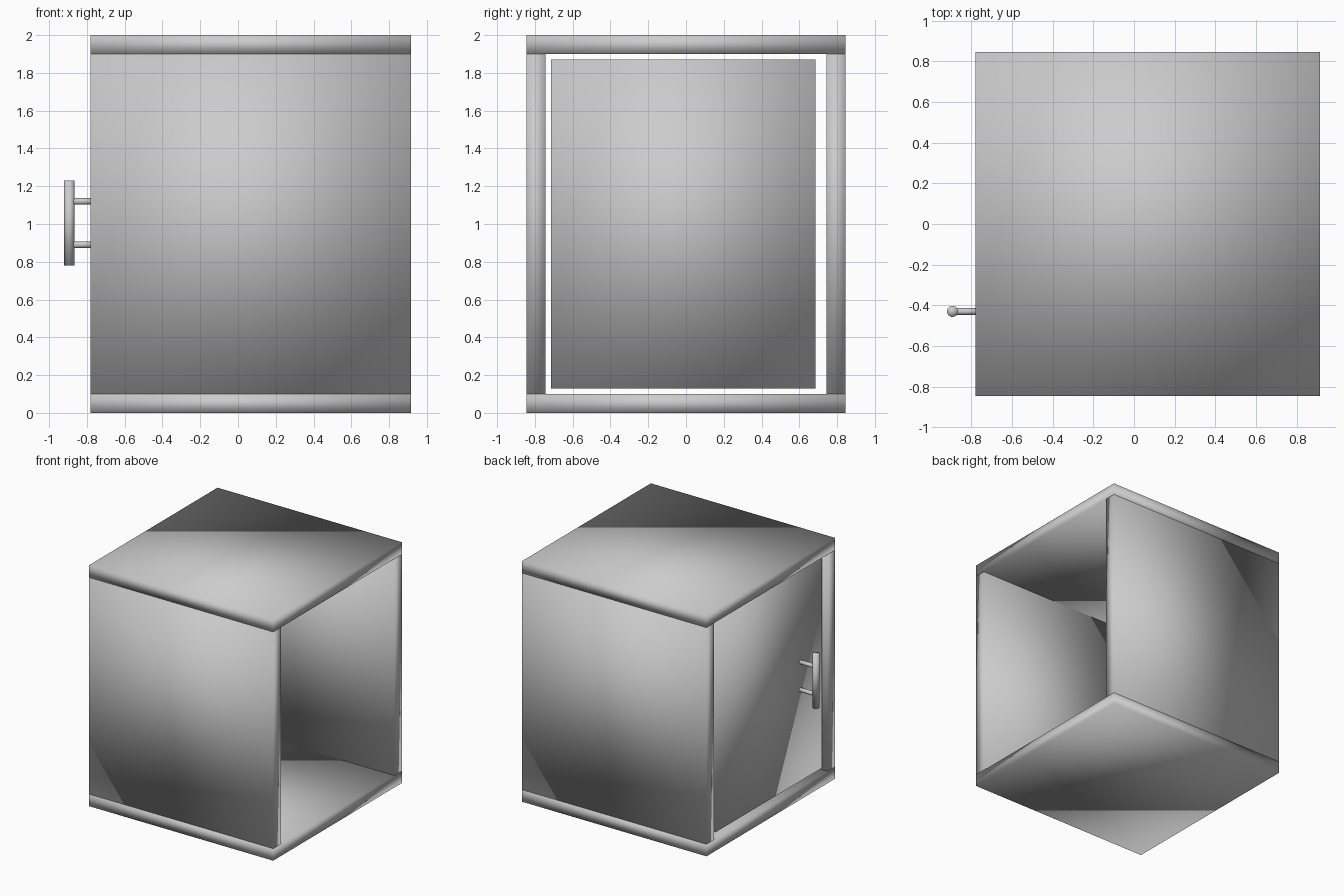
import bpy
import math
from mathutils import Vector

old = bpy.data.objects.get("Cube")
if old:
    bpy.data.objects.remove(old, do_unlink=True)

# Single plain grey finish
GREY = (0.6, 0.6, 0.6, 1.0)
grey = bpy.data.materials.new("plain grey")
grey.use_nodes = True
grey.diffuse_color = GREY
grey.node_tree.nodes["Principled BSDF"].inputs["Base Color"].default_value = GREY


def finish(name):
    obj = bpy.context.object
    obj.name = name
    obj.data.materials.append(grey)
    bpy.ops.object.transform_apply(location=False, rotation=True, scale=True)
    bpy.ops.object.shade_smooth()
    return obj


def box(name, low, high):
    low, high = Vector(low), Vector(high)
    bpy.ops.mesh.primitive_cube_add(size=1, location=(low + high) / 2)
    bpy.context.object.scale = high - low
    return finish(name)


def rod(name, start, end, radius):
    start, end = Vector(start), Vector(end)
    axis = end - start
    bpy.ops.mesh.primitive_cylinder_add(
        vertices=32, radius=radius, depth=axis.length, location=(start + end) / 2,
        rotation=axis.to_track_quat("Z", "Y").to_euler())
    return finish(name)


# Cabinet shell, open on the +x side
X0, X1, Y, T, H = -0.78, 0.915, 0.845, 0.1, 2.0
box("bottom_panel", (X0, -Y, 0), (X1, Y, T))
box("top_panel", (X0, -Y, H - T), (X1, Y, H))
box("front_wall", (X0, -Y, T), (X1, T - Y, H - T))
box("back_wall", (X0, Y - T, T), (X1, Y, H - T))

# Door, set slightly back in its opening
DOOR_X = X0 + 0.03
box("door", (DOOR_X, -0.715, 0.13), (DOOR_X + 0.08, 0.685, 1.87))

# Bar handle on two stalks
HX, HY = -0.893, -0.43
rod("handle_bar", (HX, HY, 0.78), (HX, HY, 1.23), 0.027)
for label, z in (("lower", 0.89), ("upper", 1.12)):
    rod(label + "_handle_stalk", (HX, HY, z), (DOOR_X + 0.01, HY, z), 0.017)
